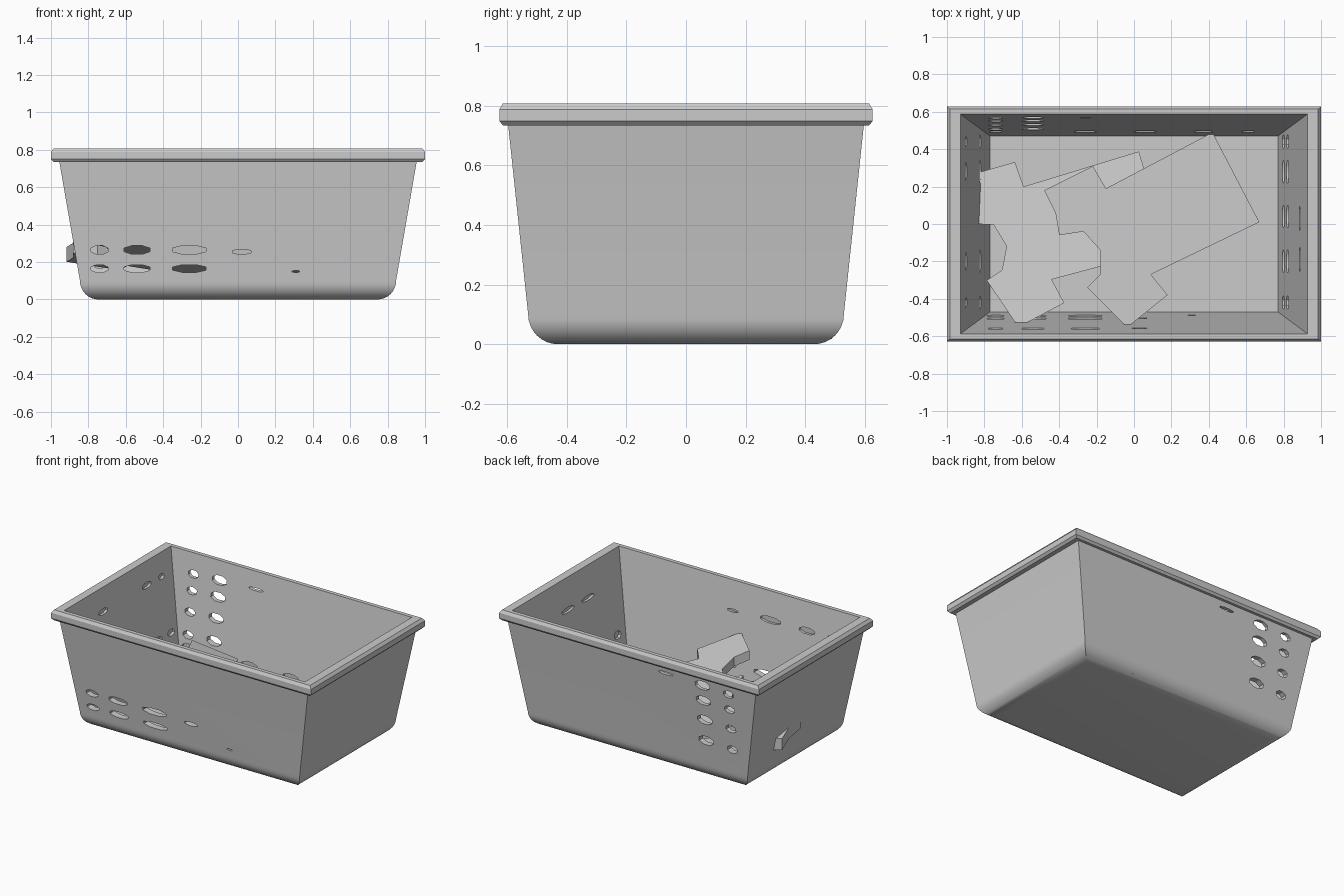
import bpy, bmesh, math
from mathutils import Matrix, Vector

if "Cube" in bpy.data.objects:
    bpy.data.objects.remove(bpy.data.objects["Cube"])


def new_object(name, bm):
    bmesh.ops.recalc_face_normals(bm, faces=bm.faces[:])
    me = bpy.data.meshes.new(name)
    bm.to_mesh(me)
    bm.free()
    ob = bpy.data.objects.new(name, me)
    bpy.context.collection.objects.link(ob)
    return ob


def smooth(ob, deg):
    bpy.ops.object.select_all(action='DESELECT')
    bpy.context.view_layer.objects.active = ob
    ob.select_set(True)
    bpy.ops.object.shade_smooth_by_angle(angle=math.radians(deg))


# Tub: rectangular sections (half x, half y, z) from underside, up over the rim, down to inner floor
sections = []
for i in range(9):
    a = math.pi / 2 * i / 8
    s = math.sin(a)
    sections.append((0.745 + 0.10 * s, 0.43 + 0.10 * s, 0.10 - 0.10 * math.cos(a)))
sections += [(0.955, 0.597, 0.735), (0.985, 0.615, 0.735), (1.0, 0.627, 0.75),
             (1.0, 0.627, 0.788), (0.985, 0.615, 0.808), (0.927, 0.587, 0.808),
             (0.77, 0.47, 0.03)]
bm = bmesh.new()
rings = [[bm.verts.new((sx * hx, sy * hy, z)) for sx, sy in ((-1, -1), (1, -1), (1, 1), (-1, 1))]
         for hx, hy, z in sections]
for lo, hi in zip(rings, rings[1:]):
    for k in range(4):
        n = (k + 1) % 4
        bm.faces.new((lo[k], lo[n], hi[n], hi[k]))
bm.faces.new(rings[0])
bm.faces.new(rings[-1])
tub = new_object("tub", bm)


# Wall openings: octagonal plugs, either through the wall or shallow on its inner face
def inner_x(z):
    return 0.77 + (z - 0.03) * 0.202


def inner_y(z):
    return 0.47 + (z - 0.03) * 0.15


cut = bmesh.new()


def plug(wall, t, z, w, h, through=False):
    sign = -1 if wall in ("front", "left") else 1
    along_y = wall in ("front", "back")
    face = inner_y(z) if along_y else inner_x(z)
    d0, d1 = face - 0.04, face + (0.14 if through else 0.015)
    ends = []
    for d in (d0, d1):
        ring = []
        for k in range(8):
            a = math.tau * (k + 0.5) / 8
            u, v = t + w / 2 * math.cos(a) * 1.08, z + h / 2 * math.sin(a) * 1.08
            ring.append(cut.verts.new((u, sign * d, v) if along_y else (sign * d, u, v)))
        ends.append(ring)
    for k in range(8):
        n = (k + 1) % 8
        cut.faces.new((ends[0][k], ends[0][n], ends[1][n], ends[1][k]))
    cut.faces.new(ends[0])
    cut.faces.new(ends[1])


# back wall
for z in (0.28, 0.43, 0.57, 0.68):
    plug("back", -0.54, z, 0.11, 0.06, True)
    plug("back", -0.74, z - 0.01, 0.075, 0.05, True)
plug("back", -0.26, 0.69, 0.11, 0.018, True)
for x, w in ((-0.74, 0.07), (-0.26, 0.12), (0.06, 0.12), (0.37, 0.1), (0.61, 0.07)):
    plug("back", x, 0.19, w, 0.045)
# front wall
for x, w in ((-0.74, 0.09), (-0.54, 0.14), (-0.26, 0.18)):
    plug("front", x, 0.265, w, 0.045, True)
    plug("front", x, 0.165, w, 0.04, True)
    plug("front", x, 0.62, w * 0.85, 0.04)
plug("front", 0.02, 0.255, 0.10, 0.025, True)
plug("front", 0.31, 0.15, 0.04, 0.01, True)
plug("front", 0.03, 0.61, 0.08, 0.02)
# end walls, shallow only
for y, w in ((-0.42, 0.07), (-0.2, 0.12), (0.04, 0.12), (0.28, 0.12), (0.44, 0.07)):
    for z in (0.17, 0.28):
        plug("right", y, z, w, 0.05)
    if y != 0.04:
        plug("left", y, 0.29, w, 0.04)
        plug("left", y, 0.66, w * 0.8, 0.035)
for y in (-0.19, 0.03):
    plug("right", y, 0.61, 0.13, 0.03)

cutter = new_object("opening_cutter", cut)
cutter.hide_render = True
mod = tub.modifiers.new("openings", 'BOOLEAN')
mod.operation = 'DIFFERENCE'
mod.solver = 'EXACT'
mod.object = cutter
bpy.context.view_layer.objects.active = tub
bpy.ops.object.modifier_apply(modifier=mod.name)
bpy.data.objects.remove(cutter)
smooth(tub, 25)

# Notched slabs lying in the tub: one outline, used twice
outline = [(-0.48, 0.18), (-0.22, 0.31), (-0.15, 0.19), (0.42, 0.49), (0.67, 0.01), (0.09, -0.27),
           (0.18, -0.38), (-0.02, -0.54), (-0.05, -0.54), (-0.25, -0.34), (-0.18, -0.27),
           (-0.18, -0.14), (-0.27, -0.04), (-0.40, -0.06), (-0.42, 0.06)]


def slab(name, turn, anchor, plane, thick):
    pivot = Vector(outline[2])
    rot = Matrix.Rotation(math.radians(turn), 2)
    a, b, c = plane
    bm = bmesh.new()
    top, bottom = [], []
    for p in outline:
        x, y = rot @ (Vector(p) - pivot) + Vector(anchor)
        z = a + b * x + c * y
        top.append(bm.verts.new((x, y, z)))
        bottom.append(bm.verts.new((x, y, z - thick)))
    bm.faces.new(top)
    bm.faces.new(bottom[::-1])
    for k in range(len(top)):
        n = (k + 1) % len(top)
        bm.faces.new((top[k], bottom[k], bottom[n], top[n]))
    return new_object(name, bm)


slab("upper_slab", 0, (-0.15, 0.19), (0.33, -0.30, -0.25), 0.065)
slab("lower_slab", -10.8, (-0.59, 0.20), (0.24, -0.10, -0.20), 0.08)
